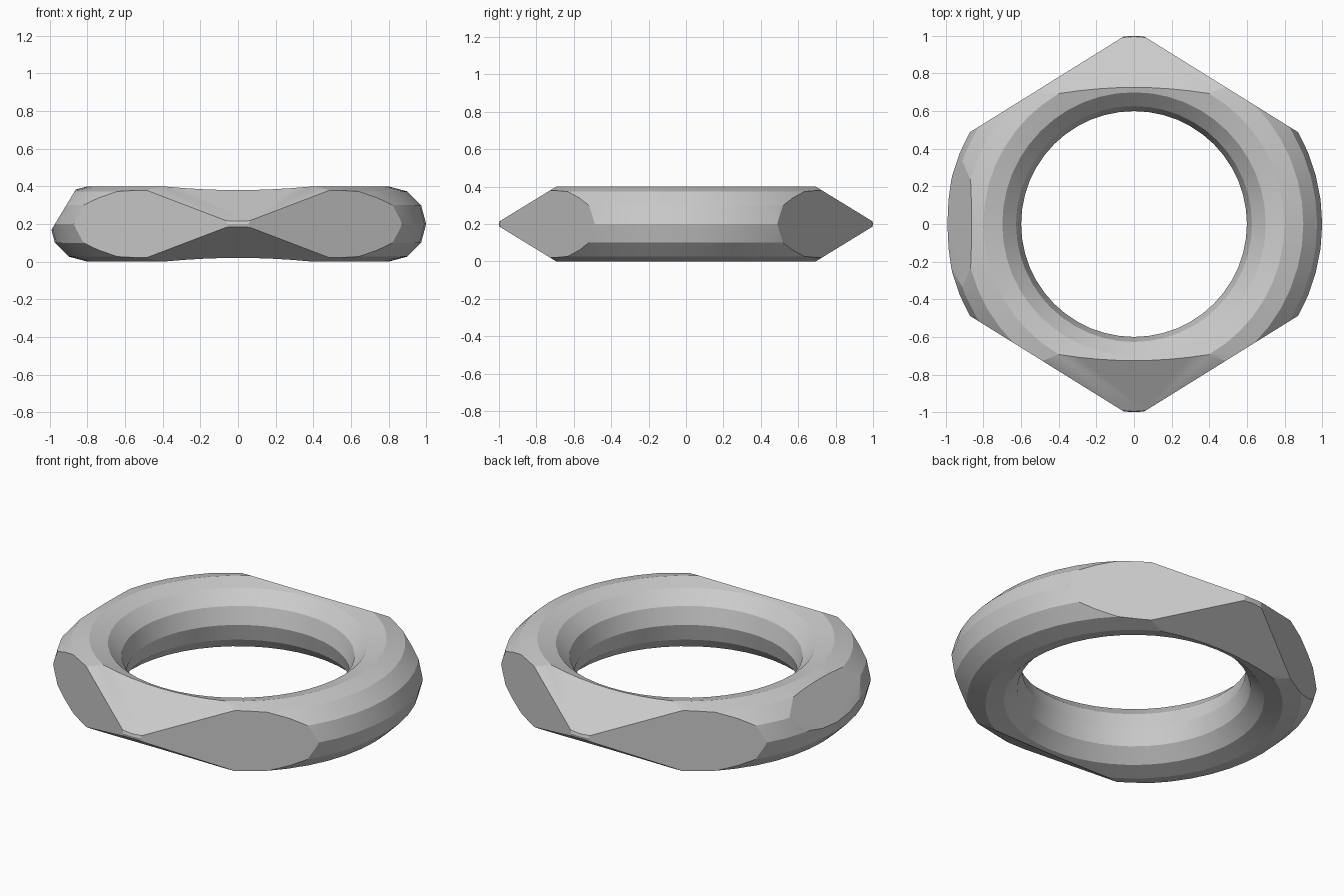
import bpy, bmesh
from math import radians, sin, cos
from mathutils import Vector

cube = bpy.data.objects.get("Cube")
if cube:
    bpy.data.objects.remove(cube, do_unlink=True)

MAJOR, MINOR, MID_Z = 0.8, 0.2, 0.2

# Plain grey
grey = bpy.data.materials.new("plain_grey")
grey.use_nodes = True
colour = (0.6, 0.6, 0.6, 1)
grey.diffuse_color = colour
grey.node_tree.nodes["Principled BSDF"].inputs["Base Color"].default_value = colour

# Round ring body
bpy.ops.mesh.primitive_torus_add(major_segments=48, minor_segments=12,
                                 major_radius=MAJOR, minor_radius=MINOR,
                                 location=(0, 0, 0))
ring = bpy.context.object
ring.name = ring.data.name = "ring_band"
ring.data.materials.clear()
ring.data.materials.append(grey)

bm = bmesh.new()
bm.from_mesh(ring.data)
bmesh.ops.translate(bm, verts=bm.verts, vec=(0, 0, MID_Z))


def grind_flat(point, normal):
    """Slice away everything beyond a plane and cap the cut."""
    bmesh.ops.bisect_plane(bm, geom=bm.verts[:] + bm.edges[:] + bm.faces[:],
                           dist=1e-5, plane_co=point, plane_no=normal,
                           clear_outer=True)
    rim = [e for e in bm.edges if e.is_boundary]
    bmesh.ops.holes_fill(bm, edges=rim, sides=0)


def sloped_flat(direction, tilt, depth):
    """Flat facing outward along direction, tilted up, depth from the tube's core."""
    d = Vector(direction)
    normal = d * cos(tilt) + Vector((0, 0, sin(tilt)))
    grind_flat(d * MAJOR + Vector((0, 0, MID_Z)) + normal * depth, normal)


# Four upright side flats
for sx in (-1, 1):
    for sy in (-1, 1):
        n = Vector((sx * 0.528, sy * 0.849, 0))
        grind_flat(n * 0.875, n)

# Sloped flats above and below at the front and back corners
for sy in (-1, 1):
    for sz in (-1, 1):
        sloped_flat((0, sy, 0), sz * radians(58.5), 0.115)

# Single sloped flat on the right-hand side
sloped_flat((-1, 0, 0), radians(31), 0.148)

bmesh.ops.recalc_face_normals(bm, faces=bm.faces[:])
bm.to_mesh(ring.data)
bm.free()

bpy.ops.object.shade_smooth_by_angle(angle=radians(20))
